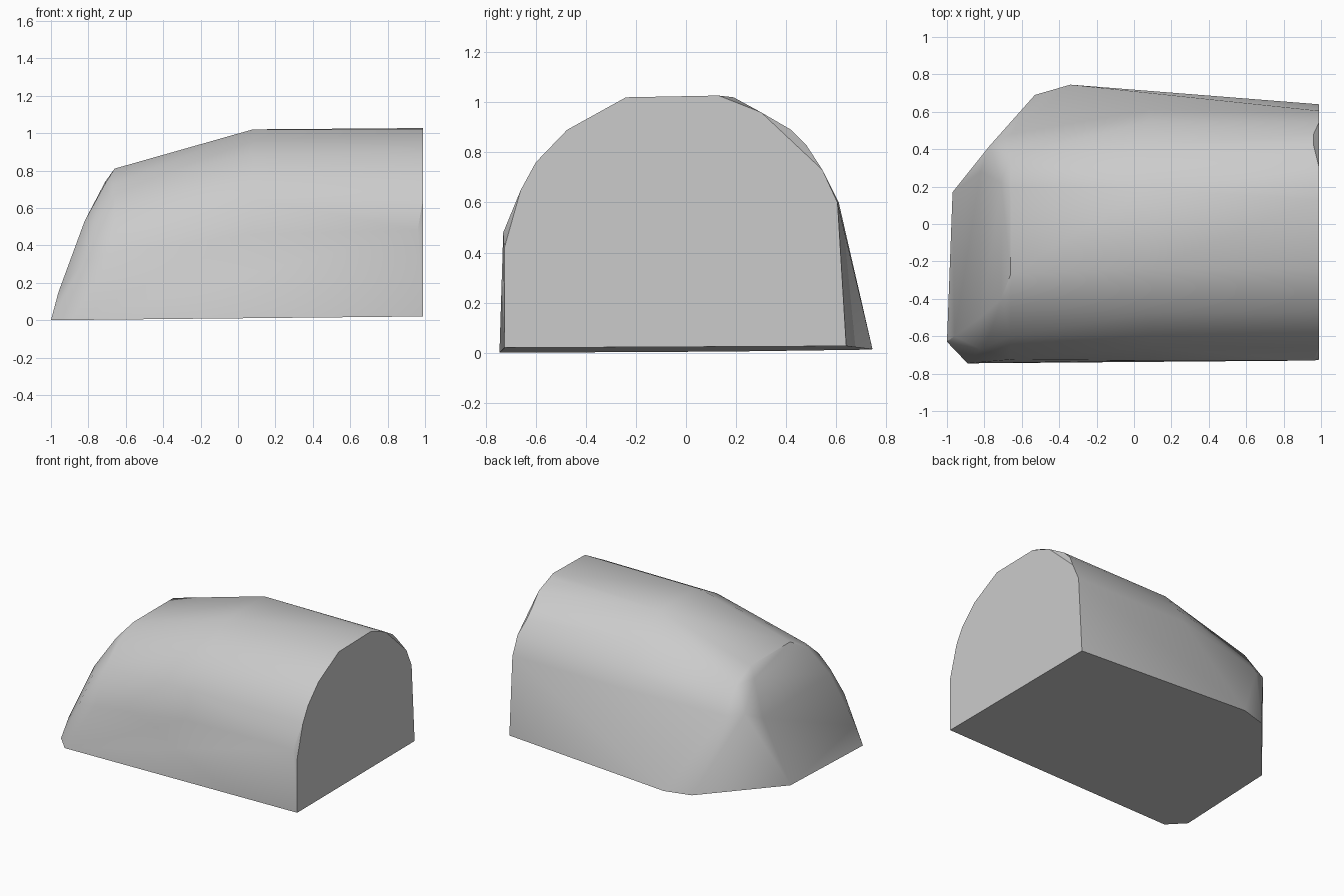
import bpy
import bmesh
from mathutils import Vector

default_cube = bpy.data.objects.get("Cube")
if default_cube:
    bpy.data.objects.remove(default_cube, do_unlink=True)


def flat_material(name, colour):
    material = bpy.data.materials.new(name)
    material.use_nodes = True
    material.diffuse_color = colour
    shader = material.node_tree.nodes["Principled BSDF"]
    shader.inputs["Base Color"].default_value = colour
    return material


def section(x, profile):
    """Place a (y, z) profile at a station along the body."""
    return [Vector((x, y, z)) for y, z in profile]


def outline(points):
    """Place an (x, y) footprint on the slightly tilted underside."""
    return [Vector((x, y, max(0, (1 + x) / 100 + (y + 0.7) / 200))) for x, y in points]


def hull_object(name, points, material):
    """Wrap one faceted skin around the guide points."""
    bm = bmesh.new()
    for point in points:
        bm.verts.new(point)
    hull = bmesh.ops.convex_hull(bm, input=bm.verts[:])
    unused = {v for v in hull["geom_interior"] if isinstance(v, bmesh.types.BMVert)}
    bmesh.ops.delete(bm, geom=list(unused), context="VERTS")
    bmesh.ops.dissolve_limit(bm, angle_limit=0.015, verts=bm.verts[:], edges=bm.edges[:])
    bmesh.ops.recalc_face_normals(bm, faces=bm.faces[:])
    mesh = bpy.data.meshes.new(name)
    bm.to_mesh(mesh)
    bm.free()
    mesh.materials.append(material)
    obj = bpy.data.objects.new(name, mesh)
    bpy.context.collection.objects.link(obj)
    return obj


# Underside footprint with clipped nose corners
footprint = outline([
    (0.99, -0.725), (0.99, 0.64), (-0.34, 0.745), (-0.53, 0.69),
    (-0.97, 0.17), (-1, -0.63), (-0.89, -0.745),
])

# Flat end and the small chips just behind it
flat_end = section(0.99, [
    (-0.725, 0.42), (-0.66, 0.65), (-0.6, 0.76), (-0.475, 0.89), (-0.24, 1.02),
    (0.13, 1.027), (0.3, 0.96), (0.545, 0.73), (0.605, 0.6),
])
end_chips = section(0.96, [(-0.73, 0.48), (0.19, 1.02), (0.42, 0.89), (0.48, 0.83)])

# Arched middle, where the roof starts to slope
middle = section(0.08, [
    (-0.73, 0.46), (-0.66, 0.65), (-0.6, 0.76), (-0.475, 0.89), (-0.24, 1.02),
    (0.19, 1.02), (0.42, 0.88), (0.55, 0.72), (0.61, 0.6),
])

# Shoulder at the top of the nose
shoulder = section(-0.66, [
    (-0.725, 0.36), (-0.6, 0.6), (-0.45, 0.73), (-0.27, 0.81),
    (0.19, 0.81), (0.36, 0.73), (0.48, 0.55), (0.53, 0.36),
])

# Rounded slope of the nose
nose = section(-0.71, [(-0.4, 0.73), (0.22, 0.74)])
nose += section(-0.77, [(-0.58, 0.52), (0.42, 0.57)])
nose += section(-0.82, [(-0.5, 0.53), (-0.67, 0.32), (0.28, 0.5)])
nose += section(-0.96, [(-0.6, 0.15)])

grey = flat_material("plain grey", (0.6, 0.6, 0.6, 1))
body = hull_object("rounded_body", footprint + flat_end + end_chips + middle + shoulder + nose, grey)

bpy.ops.object.select_all(action="DESELECT")
body.select_set(True)
bpy.context.view_layer.objects.active = body
bpy.ops.object.shade_smooth_by_angle(angle=0.6)
